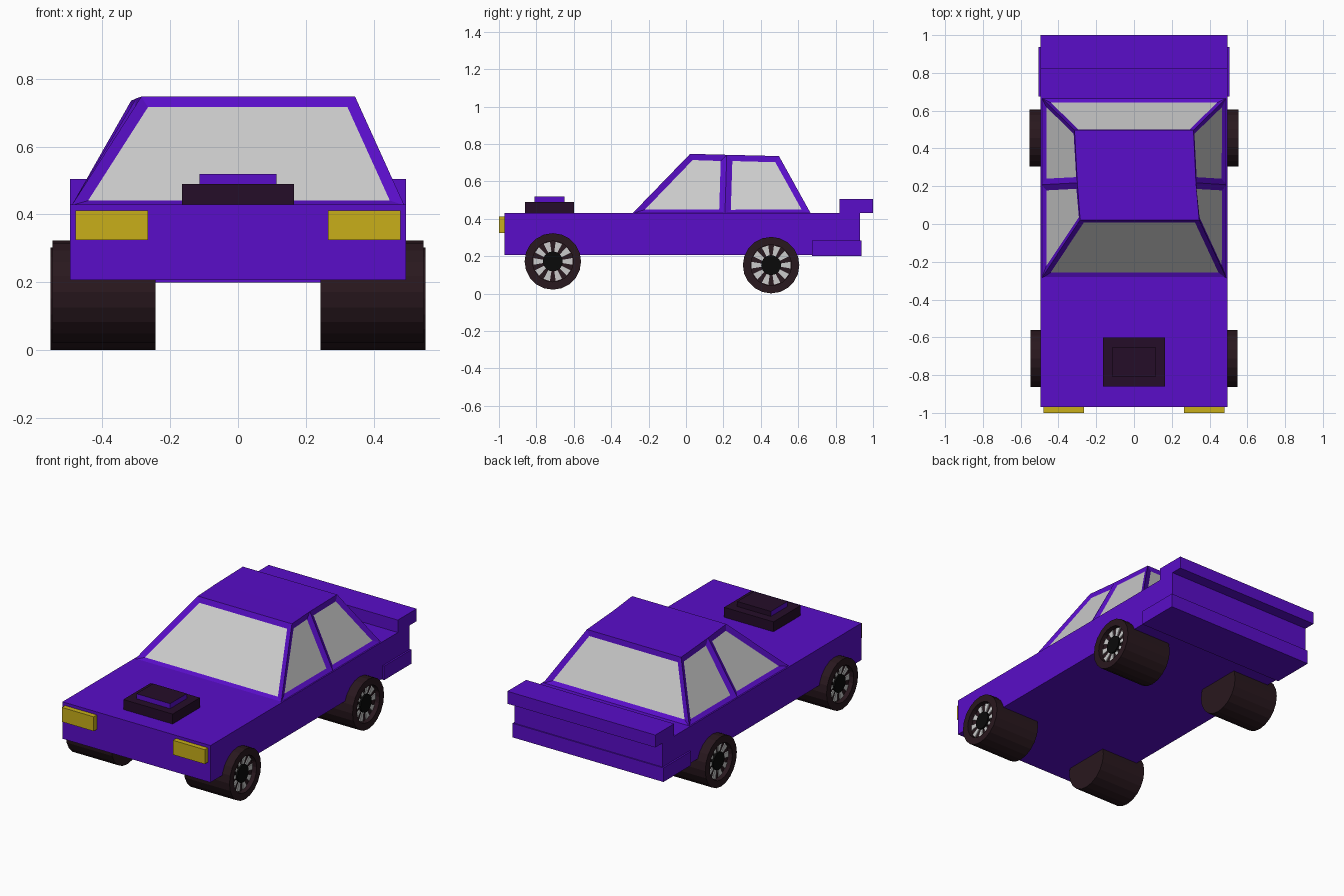
import bpy, bmesh
from math import pi, cos, sin
from mathutils import Matrix, Vector

if "Cube" in bpy.data.objects:
    bpy.data.objects.remove(bpy.data.objects["Cube"])


def material(name, rgb):
    m = bpy.data.materials.new(name)
    m.diffuse_color = (*rgb, 1)
    m.use_nodes = True
    m.node_tree.nodes["Principled BSDF"].inputs["Base Color"].default_value = m.diffuse_color
    return m


PAINT = material("purple_paint", (0.10, 0.004, 0.58))
GLASS = material("window_grey", (0.52, 0.52, 0.52))
RUBBER = material("rubber", (0.022, 0.009, 0.013))
BLACK = material("black", (0.003, 0.003, 0.003))
SCOOP = material("dark_trim", (0.018, 0.004, 0.022))
LAMP = material("yellow_lamp", (0.58, 0.43, 0.01))


def finish(bm, name, *mats):
    bmesh.ops.recalc_face_normals(bm, faces=bm.faces)
    me = bpy.data.meshes.new(name)
    bm.to_mesh(me)
    bm.free()
    for m in mats:
        me.materials.append(m)
    ob = bpy.data.objects.new(name, me)
    bpy.context.collection.objects.link(ob)
    return ob


def box(name, lo, hi, *mats):
    lo, hi = Vector(lo), Vector(hi)
    bm = bmesh.new()
    bmesh.ops.create_cube(bm, size=1, matrix=Matrix.Translation((lo + hi) / 2)
                          @ Matrix.Diagonal((*(hi - lo), 1)))
    return finish(bm, name, *mats)


# Body, rear bumper and spoiler
box("body", (-0.495, -0.97, 0.207), (0.495, 0.93, 0.43), PAINT)
box("rear_bumper", (-0.505, 0.675, 0.2), (0.505, 0.937, 0.285), PAINT)
box("spoiler", (-0.495, 0.82, 0.43), (0.495, 1.0, 0.505), PAINT)

# Headlights
for side, label in ((-1, "left"), (1, "right")):
    xs = sorted((side * 0.265, side * 0.478))
    box(label + "_headlight", (xs[0], -1.0, 0.325), (xs[1], -0.96, 0.412), LAMP)

# Bonnet scoop: dark base with a smaller raised part
box("scoop_base", (-0.165, -0.86, 0.42), (0.165, -0.60, 0.49), SCOOP)
top = box("scoop_top", (-0.113, -0.81, 0.48), (0.113, -0.65, 0.52), PAINT, SCOOP)
for p in top.data.polygons:
    if p.normal.z > 0.5 or p.normal.y > 0.5:
        p.material_index = 1


# Cabin: three cross-sections, with recessed windows on all sloping faces
def cabin():
    # (base y, roof y, roof z, roof left x, roof right x)
    stations = [(-0.288, 0.022, 0.747, -0.285, 0.345),
                (0.208, 0.218, 0.742, -0.30, 0.328),
                (0.668, 0.497, 0.735, -0.315, 0.315)]
    bm = bmesh.new()
    rings = [[bm.verts.new(c) for c in ((-0.49, by, 0.427), (xl, ry, rz),
                                        (xr, ry, rz), (0.49, by, 0.427))]
             for by, ry, rz, xl, xr in stations]
    windows = [bm.faces.new(rings[0]), bm.faces.new(rings[-1])]
    for a, b in zip(rings, rings[1:]):
        for i in range(4):
            j = (i + 1) % 4
            f = bm.faces.new((a[i], a[j], b[j], b[i]))
            if i in (0, 2):
                windows.append(f)
    bmesh.ops.recalc_face_normals(bm, faces=bm.faces)
    bmesh.ops.inset_individual(bm, faces=windows, thickness=0.031, depth=-0.012,
                               use_even_offset=True)
    for f in windows:
        f.material_index = 1
    finish(bm, "cabin", PAINT, GLASS)


cabin()


# Wheels: wide tyre with a sunken rim, grey spokes and a black hub
def wheel(label, side, y, z, outer):
    width, r, sides, sunk = outer - 0.243, 0.151, 20, 0.03
    place = (Matrix.Translation((side * 0.243, y, z))
             @ Matrix.Rotation(side * pi / 2, 4, 'Y'))

    bm = bmesh.new()
    bmesh.ops.create_cone(bm, cap_ends=True, segments=sides, radius1=r, radius2=r,
                          depth=width, matrix=Matrix.Translation((0, 0, width / 2)))
    cap = max(bm.faces, key=lambda f: f.calc_center_median().z)
    bmesh.ops.inset_region(bm, faces=[cap], thickness=0.042)
    floor = bmesh.ops.extrude_face_region(bm, geom=[cap])["geom"]
    bmesh.ops.delete(bm, geom=[cap], context='FACES_ONLY')
    bmesh.ops.translate(bm, vec=(0, 0, -sunk),
                        verts=[v for v in floor if isinstance(v, bmesh.types.BMVert)])
    bm.transform(place)
    finish(bm, label + "_tyre", RUBBER)

    bm = bmesh.new()
    base = width - sunk
    for k in range(10):
        a = 2 * pi * (k + 0.5) / 10
        corners = [(rad * cos(a + d), rad * sin(a + d), base + 0.006)
                   for rad, d in ((0.045, -0.17), (0.106, -0.17),
                                  (0.106, 0.17), (0.045, 0.17))]
        f = bm.faces.new([bm.verts.new(c) for c in corners])
        new = bmesh.ops.extrude_face_region(bm, geom=[f])["geom"]
        bmesh.ops.translate(bm, vec=(0, 0, -0.006),
                            verts=[v for v in new if isinstance(v, bmesh.types.BMVert)])
    bm.transform(place)
    finish(bm, label + "_spokes", GLASS)

    bm = bmesh.new()
    bmesh.ops.create_cone(bm, cap_ends=True, segments=sides, radius1=0.053,
                          radius2=0.053, depth=0.016,
                          matrix=Matrix.Translation((0, 0, base + 0.008)))
    bm.transform(place)
    finish(bm, label + "_hub", BLACK)


for side, label in ((-1, "left"), (1, "right")):
    wheel("front_" + label, side, -0.712, 0.172, 0.547)
    wheel("rear_" + label, side, 0.455, 0.152, 0.553)
